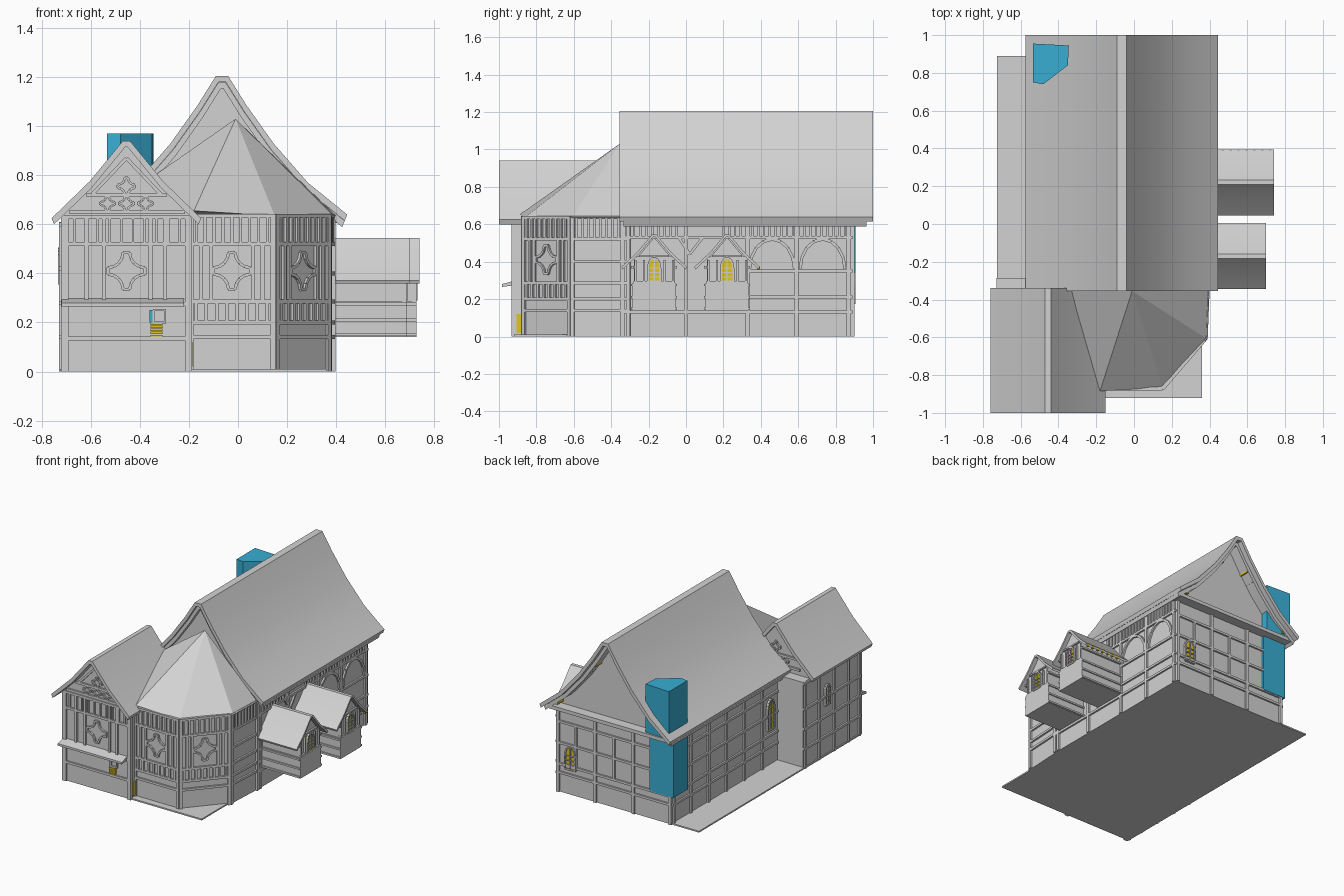
import bpy, bmesh, math
from mathutils import Vector

if "Cube" in bpy.data.objects:
    bpy.data.objects.remove(bpy.data.objects["Cube"])


def material(name, rgb):
    m = bpy.data.materials.new(name)
    m.use_nodes = True
    colour = (*rgb, 1)
    m.diffuse_color = colour
    m.node_tree.nodes["Principled BSDF"].inputs["Base Color"].default_value = colour
    return m


GREY = material("pale_grey", (.65, .65, .65))
BLUE = material("chimney_blue", (.04, .42, .65))
YELLOW = material("yellow_paint", (.75, .56, .02))


def finish(name, bm, mat):
    bmesh.ops.recalc_face_normals(bm, faces=bm.faces)
    mesh = bpy.data.meshes.new(name)
    bm.to_mesh(mesh)
    bm.free()
    mesh.materials.append(mat)
    obj = bpy.data.objects.new(name, mesh)
    bpy.context.collection.objects.link(obj)
    return obj


def add_prism(bm, near, far):
    """Join two matching outlines into a closed solid."""
    a = [bm.verts.new(p) for p in near]
    b = [bm.verts.new(p) for p in far]
    bm.faces.new(a)
    bm.faces.new(b[::-1])
    for i in range(len(a)):
        j = (i + 1) % len(a)
        bm.faces.new((a[i], b[i], b[j], a[j]))


def prism(name, outline, lo, hi, axis, mat=GREY):
    """Extrude an outline along an axis, the outline using the other two."""
    place = {"x": lambda p, t: (t, *p), "y": lambda p, t: (p[0], t, p[1]),
             "z": lambda p, t: (*p, t)}[axis]
    bm = bmesh.new()
    add_prism(bm, [place(p, lo) for p in outline], [place(p, hi) for p in outline])
    return finish(name, bm, mat)


def box(name, x, y, z, mat=GREY):
    return prism(name, [(x[0], y[0]), (x[1], y[0]), (x[1], y[1]), (x[0], y[1])], *z, "z", mat)


# Roofs: half profiles run from the ridge to the eave
def slopes(half, centre, drop=0):
    inner = [(max(w - drop * .4, .004), z - drop) for w, z in half]
    return [(centre - w, z) for w, z in reversed(inner)] + [(centre + w, z) for w, z in inner]


def roof(name, half, centre, lo, hi, axis, drop=.025, start=0):
    outline = slopes(half, centre, start) + slopes(half, centre, start + drop)[::-1]
    obj = prism(name, outline, lo, hi, axis)
    bpy.ops.object.select_all(action="DESELECT")
    obj.select_set(True)
    bpy.context.view_layer.objects.active = obj
    bpy.ops.object.shade_smooth_by_angle(angle=math.radians(25))


def gabled_body(name, half, centre, width, base, top, lo, hi, axis):
    gable = slopes([p for p in half if p[0] < width], centre, .02)
    outline = [(centre - width, base), (centre - width, top)] + gable
    prism(name, outline + [(centre + width, top), (centre + width, base)], lo, hi, axis)


# Timber frames: u runs rightwards along a wall seen from outside
def wall_place(start, end):
    start = Vector((*start, 0))
    along = (Vector((*end, 0)) - start).normalized()
    out = Vector((along.y, -along.x, 0))
    return lambda u, z, d: start + along * u + out * d + Vector((0, 0, z))


def frame(name, start, end, beams, depth=.012, mat=GREY):
    place = wall_place(start, end)
    bm = bmesh.new()
    for u0, z0, u1, z1, w in beams:
        way = Vector((u1 - u0, z1 - z0)).normalized() * w / 2
        side = Vector((-way.y, way.x))
        a, b = Vector((u0, z0)), Vector((u1, z1))
        quad = [a + side, a - side, b - side, b + side]
        add_prism(bm, [place(*p, -.006) for p in quad], [place(*p, depth) for p in quad])
    return finish(name, bm, mat)


def posts(us, z0, z1, w=.016):
    return [(u, z0, u, z1, w) for u in us]


def rails(zs, u0, u1, w=.016):
    return [(u0, z, u1, z, w) for z in zs]


def spread(a, b, n):
    return [a + (b - a) * i / (n - 1) for i in range(n)]


def path(points, w, closed=False):
    return [(*p, *q, w) for p, q in zip(points, points[1:] + points[:closed])]


def star(u, z, r, w=.012):
    points = []
    for k in range(4):
        turn = math.pi / 2 * k
        cu = u + r * math.sqrt(2) * math.cos(turn + math.pi / 4)
        cz = z + r * math.sqrt(2) * math.sin(turn + math.pi / 4)
        for a in spread(math.pi * 1.5, math.pi, 5):
            points.append((cu + .82 * r * math.cos(a + turn), cz + .82 * r * math.sin(a + turn)))
    return path(points, w, True)


def arch(u, z, r, rise):
    return [(u + r * math.cos(a), z + rise * math.sin(a)) for a in spread(0, math.pi, 9)]


def arched_window(name, start, end, u, z0, z1, r):
    place = wall_place(start, end)
    spring = z1 - r * 1.6
    outline = [(u + r, z0)] + arch(u, spring, r, r * 1.6) + [(u - r, z0)]
    bm = bmesh.new()
    add_prism(bm, [place(*p, 0) for p in outline], [place(*p, .008) for p in outline])
    finish(name + "_pane", bm, YELLOW)
    bars = path(outline, .01, True) + posts([u], z0, z1, .006)
    bars += rails(spread(z0, spring, 4), u - r, u + r, .006)
    frame(name + "_frame", start, end, bars, .016)


# Ground and main hall
box("ground_plate", (-.725, .36), (-.92, .89), (0, .01))
MAIN = [(.025, 1.205), (.1, 1.085), (.21, .93), (.35, .77), (.51, .64)]
roof("main_roof", MAIN, -.065, -.355, 1, "y")
roof("main_bargeboard", MAIN, -.065, -.335, .965, "y", .025, .026)
gabled_body("main_hall", MAIN, -.065, .45, 0, .665, -.3, .89, "y")
box("back_cornice", (-.56, .43), (.87, .96), (.605, .63))

# Front wing with its rear annex
WING = [(.015, .94), (.15, .775), (.305, .625)]
roof("wing_roof", WING, -.455, -1, -.34, "y")
gabled_body("front_wing", WING, -.455, .262, 0, .645, -.92, -.36, "y")
box("wing_annex", (-.717, -.5), (-.38, -.285), (0, .61))
prism("shop_canopy", [(-.91, .3), (-.985, .28), (-.985, .265), (-.91, .275)], -.72, -.22, "x")

# Corner bay and its faceted roof
BAY = [(-.2, -.87), (.15, -.87), (.37, -.615), (.385, -.3)]
prism("corner_bay", BAY + [(-.2, -.3)], 0, .64, "z")
bm = bmesh.new()
for p in [(-.01, -.355, 1.03), (-.34, -.35, .8), (-.18, -.885, .655), (.15, -.865, .635),
          (.39, -.61, .635), (.4, -.355, .635), (-.34, -.35, .62)]:
    bm.verts.new(p)
bmesh.ops.convex_hull(bm, input=bm.verts)
finish("bay_roof", bm, GREY)

# Chimney: lower stack beside the wall, upper stack through the roof
box("lower_chimney", (-.535, -.35), (.74, .905), (.2, .63), BLUE)
prism("upper_chimney", [(-.535, .955), (-.535, .75), (-.48, .74), (-.35, .84), (-.345, .945)],
      .625, .97, "z", BLUE)

# Two hanging side oriels
ORIEL = [(.012, .545), (.09, .452), (.175, .372)]
for label, cy, reach in (("near", -.17, .7), ("far", .22, .74)):
    roof(label + "_oriel_roof", ORIEL, cy, .36, reach, "x", .014)
    gabled_body(label + "_oriel", ORIEL, cy, .108, .28, .42, .36, reach - .025, "x")
    box(label + "_oriel_base", (.36, reach - .012), (cy - .115, cy + .115), (.14, .285))
    start, end = (reach - .025, cy - .11), (reach - .025, cy + .11)
    face = posts([.01, .055, .165, .21], .29, .41, .01) + rails([.43], .03, .19, .01)
    frame(label + "_oriel_front_timbers", start, end, face + rails([.29], 0, .22))
    arched_window(label + "_oriel_window", start, end, .11, .295, .42, .033)
    for side in (-1, 1):
        ends = [(.385, cy + side * .115), (reach - .012, cy + side * .115)]
        if side > 0:
            ends.reverse()
        frame(label + "_oriel_side_timbers", *ends, rails([.15, .21, .275, .37], 0, reach - .397, .012), .008)

# Yellow dentils under the far oriel eave and the back gable
frame("oriel_dentils", (.74, .385), (.44, .385), posts(spread(.02, .27, 7), .355, .375, .012), .01, YELLOW)
for side in (-1, 1):
    for i in range(7):
        w, z = .11 + .05 * i, .995 - .058 * i
        box("gable_dentil", (side * w - .077, side * w - .053), (.885, .96), (z, z + .03), YELLOW)

# Wing front timbers
front = ((-.717, -.92), (-.193, -.92))
beams = posts([.01, .515], 0, .63, .03) + posts([.1, .17, .36, .42], .29, .63)
beams += rails([.135, .275], 0, .524) + rails([.52, .63], 0, .524) + posts(spread(.05, .48, 10), .52, .63, .01)
beams += rails([.72], .1, .425) + rails([.65], .03, .5) + star(.262, .41, .075)
beams += star(.262, .755, .035, .01) + path([(.12, .72), (.262, .87), (.405, .72)], .014)
for u in (.185, .262, .34):
    beams += star(u, .685, .03, .009)
frame("wing_front_timbers", *front, beams)
frame("shop_shutter", *front, rails(spread(.145, .195, 5), .36, .41, .01), .009, YELLOW)
frame("shop_blue_strip", *front, posts([.363], .2, .25, .012), .009, BLUE)
frame("shop_window_frame", *front, posts([.372, .42], .2, .25, .008) + rails([.2, .25], .37, .424, .008), .014)
frame("yellow_door_edge", (-.193, -.915), (-.193, -.87), posts([.02], .02, .12, .025), .008, YELLOW)

# Wing sides and rear gable
left = ((-.717, -.285), (-.717, -.92))
beams = posts([.015, .17, .34, .5, .62], 0, .61) + rails([.14, .28, .42, .6], 0, .635)
frame("wing_left_timbers", *left, beams)
arched_window("wing_left_window", *left, .26, .36, .5, .025)
beams = rails([.65, .72], .08, .45) + star(.262, .77, .035, .01)
beams += star(.2, .685, .03, .009) + star(.33, .685, .03, .009)
frame("wing_rear_timbers", (-.193, -.36), (-.717, -.36), beams)

# Bay timbers, facet by facet
for label, a, b, stars in (("front", BAY[0], BAY[1], 1), ("corner", BAY[1], BAY[2], 1), ("side", BAY[2], BAY[3], 0)):
    n = (Vector(b) - Vector(a)).length
    beams = posts([.008, n - .008], 0, .64, .02) + rails([.14, .2, .285, .52, .635], 0, n)
    beams += posts(spread(.03, n - .03, 9), .52, .635, .012)
    if stars:
        beams += posts(spread(.03, n - .03, 8), .2, .285, .014)
        beams += posts([.05, n / 2 - .085, n / 2 + .085, n - .05], .285, .52)
        beams += star(n / 2, .41, .075)
    else:
        beams += rails([.4], 0, n)
    frame("bay_" + label + "_timbers", a, b, beams)

# Main hall right wall with arched braces
right = ((.385, -.35), (.385, .89))
beams = posts([.01, .35, .68, .94, 1.22], 0, .62, .022) + rails([.13, .53], 0, 1.24)
beams += rails([.21, .35], .68, 1.24) + posts(spread(.04, .3, 9) + spread(.55, 1.2, 22), .53, .62, .012)
beams += path([(.31, .53), (.37, .44), (.44, .53)], .014)
for u in (.81, 1.08):
    beams += path(arch(u, .36, .12, .16), .016)
frame("right_wall_timbers", *right, beams)

# Back wall and left wall
back = ((.385, .89), (-.515, .89))
beams = posts([.012, .3, .6, .888], 0, .61, .022) + rails([.14, .2, .35, .5], 0, .9)
frame("back_wall_timbers", *back, beams + posts([.15, .45, .75], .2, .5))
arched_window("back_window", *back, .11, .18, .34, .04)
hall_left = ((-.515, .89), (-.515, -.285))
beams = posts([.012, .2, .4, .6, .8, 1], 0, .62, .018) + rails([.14, .22, .36, .5], 0, 1.17)
frame("left_wall_timbers", *hall_left, beams)
arched_window("left_window", *hall_left, 1.09, .26, .47, .035)
